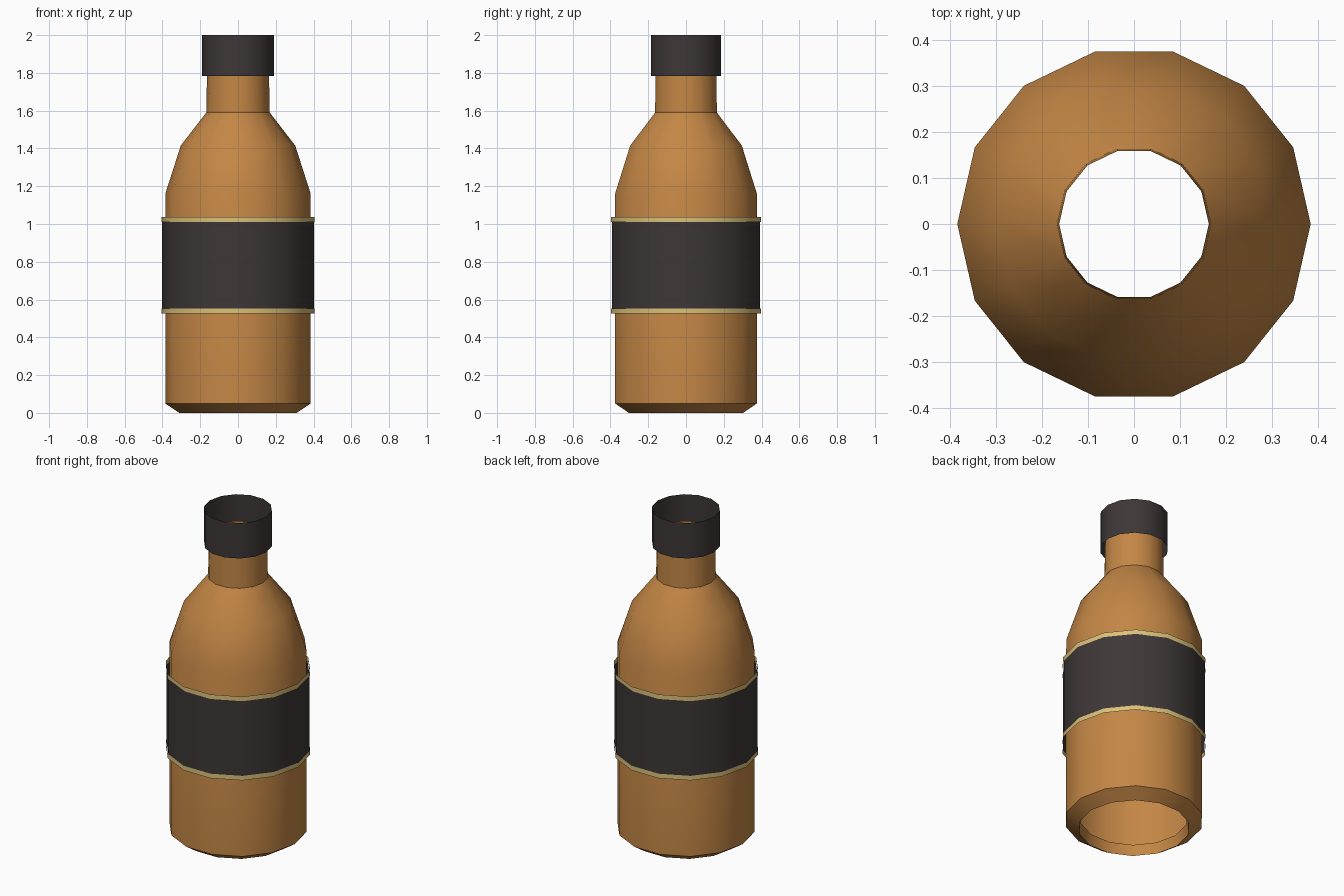
import bpy, bmesh
from math import cos, sin, tau, radians

if "Cube" in bpy.data.objects:
    bpy.data.objects.remove(bpy.data.objects["Cube"])

SIDES = 14


def material(name, color):
    m = bpy.data.materials.new(name)
    m.diffuse_color = (*color, 1)
    m.use_nodes = True
    m.node_tree.nodes["Principled BSDF"].inputs["Base Color"].default_value = m.diffuse_color
    return m


def lathe(name, profile, mat):
    """Spin an open (radius, z) profile into a thin shell."""
    bm = bmesh.new()
    rings = [[bm.verts.new((r * cos(tau * i / SIDES), r * sin(tau * i / SIDES), z))
              for i in range(SIDES)] for r, z in profile]
    for low, high in zip(rings, rings[1:]):
        for i in range(SIDES):
            j = (i + 1) % SIDES
            bm.faces.new((low[i], low[j], high[j], high[i]))
    mesh = bpy.data.meshes.new(name)
    bm.to_mesh(mesh)
    bm.free()
    mesh.materials.append(mat)
    ob = bpy.data.objects.new(name, mesh)
    bpy.context.collection.objects.link(ob)
    bpy.ops.object.select_all(action='DESELECT')
    ob.select_set(True)
    bpy.context.view_layer.objects.active = ob
    bpy.ops.object.shade_smooth_by_angle(angle=radians(35))
    return ob


amber = material("amber_glass", (0.55, 0.24, 0.06))
dark = material("dark_paper", (0.048, 0.038, 0.038))
gold = material("gold_trim", (0.70, 0.53, 0.19))

# Bottle glass: inner foot lip, base bevel, wall, shoulder, neck
lathe("bottle_body", [(0.30, 0.065), (0.31, 0.0), (0.385, 0.05), (0.385, 1.16),
                      (0.303, 1.415), (0.168, 1.59), (0.163, 1.85)], amber)

# Open sleeves: label and cap
lathe("label", [(0.402, 0.545), (0.402, 1.015)], dark)
lathe("cap", [(0.19, 1.783), (0.19, 2.0)], dark)

# Gold trim above and below the label
for name, z in (("lower_band", 0.525), ("upper_band", 1.01)):
    lathe(name, [(0.406, z), (0.406, z + 0.028)], gold)
